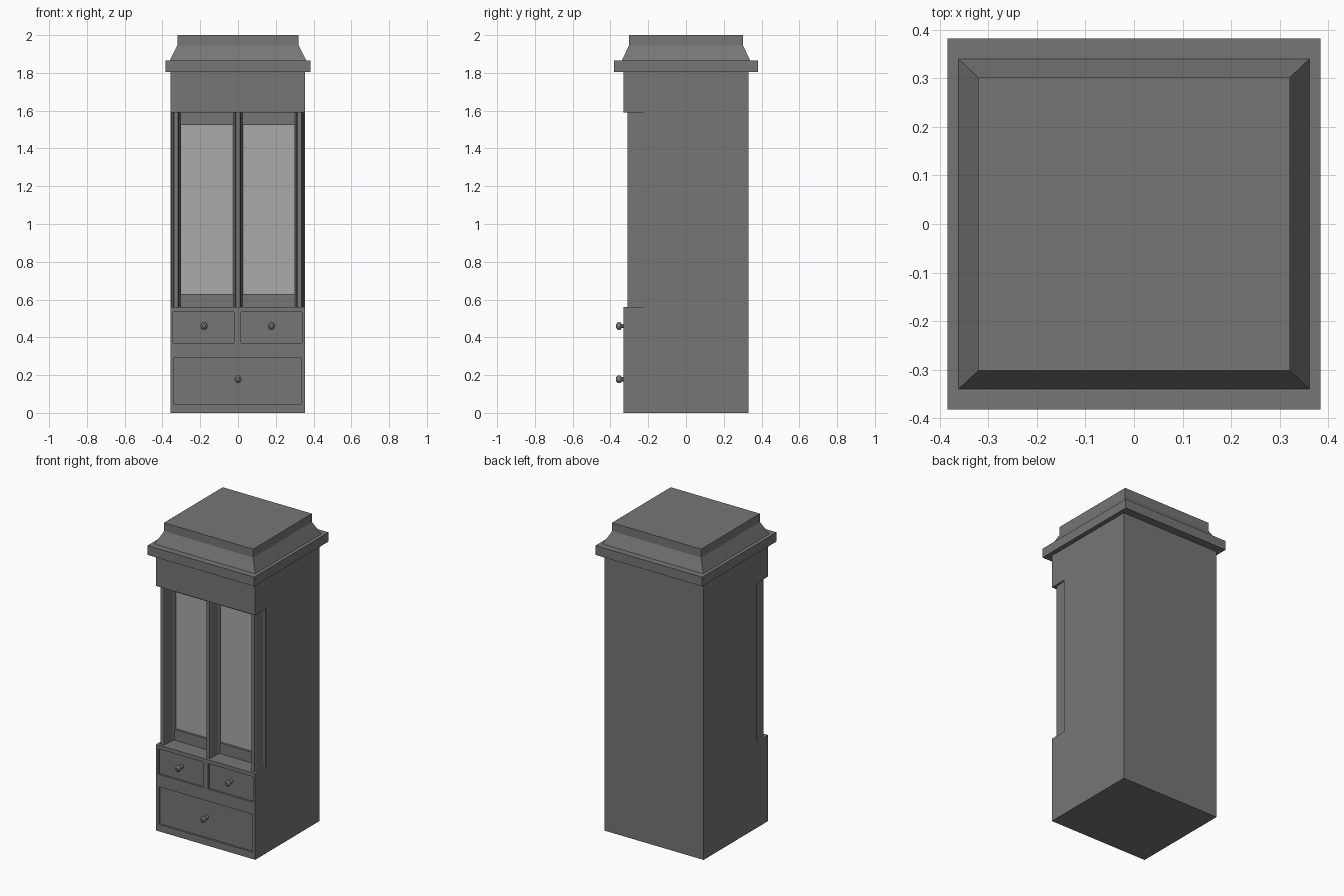
import bpy, bmesh, math
from mathutils import Matrix

if "Cube" in bpy.data.objects:
    bpy.data.objects.remove(bpy.data.objects["Cube"])


def make_object(name, bm, mat=None):
    bmesh.ops.recalc_face_normals(bm, faces=bm.faces)
    me = bpy.data.meshes.new(name)
    bm.to_mesh(me)
    bm.free()
    ob = bpy.data.objects.new(name, me)
    bpy.context.collection.objects.link(ob)
    if mat:
        me.materials.append(mat)
    return ob


def extrude_profile(name, pts, vec, mat=None):
    bm = bmesh.new()
    face = bm.faces.new([bm.verts.new(p) for p in pts])
    ext = bmesh.ops.extrude_face_region(bm, geom=[face], use_keep_orig=True)
    verts = [g for g in ext["geom"] if isinstance(g, bmesh.types.BMVert)]
    bmesh.ops.translate(bm, verts=verts, vec=vec)
    return make_object(name, bm, mat)


def box(name, x0, x1, y0, y1, z0, z1, mat=None):
    pts = [(x0, y0, z0), (x1, y0, z0), (x1, y1, z0), (x0, y1, z0)]
    return extrude_profile(name, pts, (0, 0, z1 - z0), mat)


def stacked_rings(name, rings, mat):
    """Closed solid lofted through rectangles (half x, half y, z)."""
    bm = bmesh.new()
    loops = [[bm.verts.new((sx * hx, sy * hy, z))
              for sx, sy in ((-1, -1), (1, -1), (1, 1), (-1, 1))]
             for hx, hy, z in rings]
    for a, b in zip(loops, loops[1:]):
        for i in range(4):
            j = (i + 1) % 4
            bm.faces.new((a[i], a[j], b[j], b[i]))
    bm.faces.new(loops[0][::-1])
    bm.faces.new(loops[-1])
    return make_object(name, bm, mat)


def cut(target, cutter):
    cutter.hide_render = True
    mod = target.modifiers.new("cut", 'BOOLEAN')
    mod.operation = 'DIFFERENCE'
    mod.solver = 'EXACT'
    mod.object = cutter
    bpy.context.view_layer.objects.active = target
    bpy.ops.object.modifier_apply(modifier=mod.name)
    bpy.data.objects.remove(cutter)


wood = bpy.data.materials.new("dark_grey")
wood.diffuse_color = (0.18, 0.18, 0.18, 1)
wood.use_nodes = True
wood.node_tree.nodes["Principled BSDF"].inputs["Base Color"].default_value = wood.diffuse_color
glass = bpy.data.materials.new("light_grey")
glass.diffuse_color = (0.4, 0.4, 0.4, 1)
glass.use_nodes = True
glass.node_tree.nodes["Principled BSDF"].inputs["Base Color"].default_value = glass.diffuse_color

# Cabinet body: side profile with the stepped-back window section
X0, X1 = -0.358, 0.355
side = [(-0.33, 0), (0.33, 0), (0.33, 1.81), (-0.33, 1.81), (-0.33, 1.59),
        (-0.22, 1.59), (-0.22, 0.56), (-0.33, 0.56)]
body = extrude_profile("cabinet_body", [(X0, y, z) for y, z in side],
                       (X1 - X0, 0, 0), wood)

# Sunken drawer fronts
for x0, x1, z0, z1 in ((-0.343, -0.02, 0.37, 0.535),
                       (0.017, 0.34, 0.37, 0.535),
                       (-0.338, 0.334, 0.045, 0.29)):
    cut(body, box("drawer_cutter", x0, x1, -0.4, -0.318, z0, z1, wood))

# Window openings with light panes
for name, x0, x1 in (("left", -0.303, -0.02), ("right", 0.02, 0.30)):
    cut(body, box("window_cutter", x0, x1, -0.3, -0.2, 0.63, 1.525, wood))
    box(name + "_pane", x0, x1, -0.206, -0.199, 0.63, 1.525, glass)

# Moulded posts between and beside the windows
half = [(0.011, -0.31), (0.016, -0.297), (0.018, -0.232), (0.026, -0.217)]
for name, cx in (("left", -0.328), ("centre", 0), ("right", 0.326)):
    pts = [(cx + x, y, 0.56) for x, y in half]
    pts += [(cx - x, y, 0.56) for x, y in reversed(half)]
    extrude_profile(name + "_post", pts, (0, 0, 1.03), wood)

# Cornice slab and tapered crown in one loft
stacked_rings("cornice_and_crown", [
    (0.384, 0.382, 1.805), (0.384, 0.382, 1.865), (0.361, 0.34, 1.865),
    (0.321, 0.302, 1.945), (0.321, 0.302, 2.0)], wood)

# Turned drawer knobs
knob = [(0.013, 0.0), (0.011, 0.022), (0.019, 0.029),
        (0.021, 0.037), (0.018, 0.046), (0.010, 0.052)]
SIDES = 12
for name, x, z in (("upper_left", -0.18, 0.46), ("upper_right", 0.177, 0.46),
                   ("lower", 0, 0.178)):
    bm = bmesh.new()
    rings = [[bm.verts.new((0.9 * r * math.cos(2 * math.pi * i / SIDES),
                            r * math.sin(2 * math.pi * i / SIDES), h))
              for i in range(SIDES)] for r, h in knob]
    for a, b in zip(rings, rings[1:]):
        for i in range(SIDES):
            j = (i + 1) % SIDES
            bm.faces.new((a[i], a[j], b[j], b[i]))
    bm.faces.new(rings[0][::-1])
    bm.faces.new(rings[-1])
    bm.transform(Matrix.Translation((x, -0.318, z)) @
                 Matrix.Rotation(math.pi / 2, 4, 'X'))
    make_object(name + "_knob", bm, wood)
